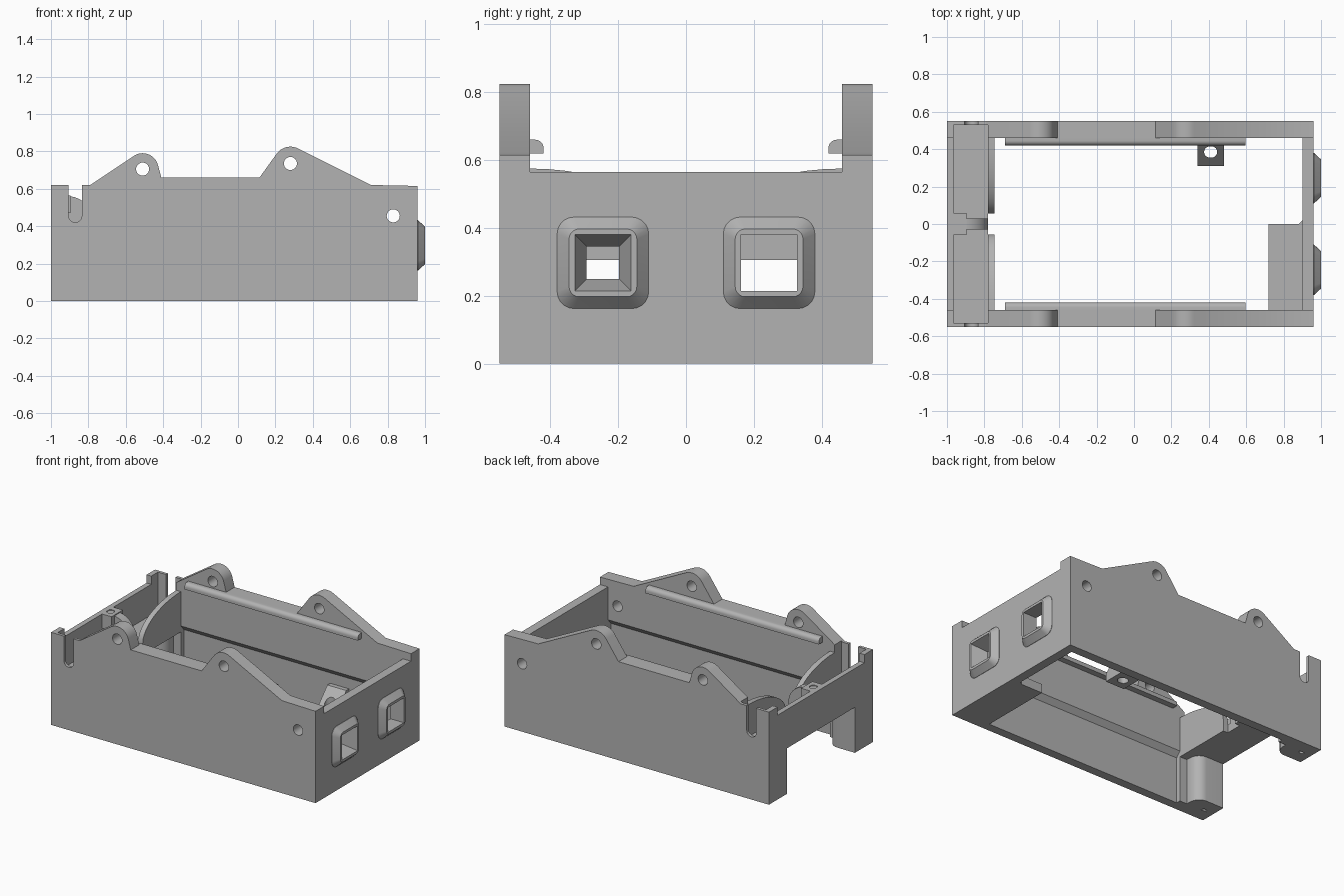
import bpy, bmesh, math
from mathutils import Vector

if "Cube" in bpy.data.objects:
    bpy.data.objects.remove(bpy.data.objects["Cube"], do_unlink=True)

grey = bpy.data.materials.new("plain grey")
grey.use_nodes = True
grey.diffuse_color = (0.45, 0.45, 0.45, 1)
grey.node_tree.nodes["Principled BSDF"].inputs["Base Color"].default_value = grey.diffuse_color


def loft(name, loops):
    """Closed solid through matching loops of points."""
    bm = bmesh.new()
    rings = [[bm.verts.new(p) for p in loop] for loop in loops]
    n = len(rings[0])
    for a, b in zip(rings, rings[1:]):
        for i in range(n):
            j = (i + 1) % n
            bm.faces.new((a[i], a[j], b[j], b[i]))
    bm.faces.new(rings[0][::-1])
    bm.faces.new(rings[-1])
    bmesh.ops.recalc_face_normals(bm, faces=bm.faces)
    mesh = bpy.data.meshes.new(name)
    bm.to_mesh(mesh)
    bm.free()
    mesh.materials.append(grey)
    obj = bpy.data.objects.new(name, mesh)
    bpy.context.scene.collection.objects.link(obj)
    return obj


def prism(name, pts, axis, lo, hi):
    """Extrude a 2D outline along x, y or z."""
    def place(p, t):
        co = list(p)
        co.insert("xyz".index(axis), t)
        return Vector(co)
    return loft(name, [[place(p, t) for p in pts] for t in (lo, hi)])


def box(name, x, y, z):
    return prism(name, [(x[0], y[0]), (x[1], y[0]), (x[1], y[1]), (x[0], y[1])], "z", *z)


def arc(cx, cy, r, start, end, steps=12):
    angles = [math.radians(start + (end - start) * i / steps) for i in range(steps + 1)]
    return [(cx + r * math.cos(a), cy + r * math.sin(a)) for a in angles]


def circle(cx, cy, r):
    return arc(cx, cy, r, 0, 345, 23)


def rounded_square(x, cy, cz, half, r):
    pts = []
    for k, (sy, sz) in enumerate(((1, 1), (-1, 1), (-1, -1), (1, -1))):
        c = half - r
        pts += arc(cy + sy * c, cz + sz * c, r, k * 90, k * 90 + 90, 5)
    return [(x, y, z) for y, z in pts]


def select(obj):
    bpy.ops.object.select_all(action="DESELECT")
    obj.select_set(True)
    bpy.context.view_layer.objects.active = obj


def cut(obj, *cutters):
    for c in cutters:
        c.hide_render = True
        mod = obj.modifiers.new("cut", "BOOLEAN")
        mod.operation, mod.solver, mod.object = "DIFFERENCE", "EXACT", c
        select(obj)
        bpy.ops.object.modifier_apply(modifier=mod.name)


def discard(*objs):
    for o in objs:
        bpy.data.objects.remove(o, do_unlink=True)


def span(side, a, b):
    """Range of y on one side of the centre line."""
    return tuple(sorted((side * a, side * b)))


# Outline of the side walls, with two lifting ears
outline = [(-1, 0), (0.96, 0), (0.96, 0.615), (0.71, 0.62)]
outline += arc(0.28, 0.735, 0.09, 62, 146)
outline += [(0.115, 0.66), (-0.41, 0.66)]
outline += arc(-0.51, 0.705, 0.085, 18, 127)
outline += [(-0.79, 0.62), (-1, 0.62)]
slot = arc(-0.87, 0.455, 0.035, 180, 360) + [(-0.835, 0.8), (-0.905, 0.8)]
floor_z, under_z = 0.36, 0.305

for side, word in ((-1, "front"), (1, "back")):
    # Side wall with pivot holes, axle slot, end pocket and undercut
    wall = prism(word + "_wall", outline, "y", *span(side, 0.46, 0.55))
    holes = [prism("hole", circle(x, z, 0.035), "y", -0.7, 0.7)
             for x, z in ((-0.51, 0.705), (0.28, 0.735), (0.83, 0.455))]
    notch = prism("notch", slot, "y", -0.7, 0.7)
    pocket = box("pocket", (-0.965, -0.78), span(side, 0.3, 0.53), (floor_z, 0.9))
    under = prism("under", [(side * y, z) for y, z in
                  ((0.4, -0.1), (0.49, -0.1), (0.49, 0.31), (0.46, 0.345), (0.4, 0.345))],
                  "x", -0.745, 0.9)
    cut(wall, *holes, notch, pocket, under)
    discard(*holes, notch, pocket, under)

    # Round-topped rail inside the upper edge
    rail = [(side * y, z) for y, z in
            [(0.465, 0.62), (0.42, 0.62)] + arc(0.445, 0.635, 0.025, 180, 90, 6) + [(0.465, 0.66)]]
    prism(word + "_rail", rail, "x", -0.69, 0.595)

    # Corner leg with rounded inner edge and screw hole
    foot = [(-1, side * 0.55), (-1, side * 0.36)]
    foot += [(x, side * y) for x, y in arc(-0.87, 0.43, 0.07, 270, 360, 8)]
    foot += [(-0.8, side * 0.55)]
    leg = prism(word + "_leg", foot, "z", 0, under_z)
    screw = prism("screw", circle(-0.93, side * 0.46, 0.02), "z", -0.1, 0.15)
    cut(leg, screw)
    discard(screw)

    # Curved guard plate beside the end pocket
    guard = [(side * 0.46, under_z), (side * 0.055, under_z)]
    for i in range(13):
        a = math.radians(90 * i / 12)
        guard.append((side * (0.46 - 0.405 * math.cos(a)), 0.38 + 0.195 * math.sin(a)))
    prism(word + "_guard", guard, "x", -0.78, -0.745)

# Slotted end: wall, pocket floor, centre bracket and curved rib
box("slotted_end_wall", (-1, -0.965), (-0.46, 0.46), (under_z, 0.565))
box("pocket_floor", (-0.965, -0.78), (-0.46, 0.46), (under_z, floor_z))
bracket = box("centre_bracket", (-0.966, -0.895), (-0.06, 0.06), (0.47, 0.565))
bolt = prism("bolt", circle(-0.945, 0, 0.025), "z", 0.4, 0.7)
cut(bracket, bolt)
discard(bolt)
rib = [(-0.966, floor_z), (-0.78, floor_z), (-0.78, 0.44)]
rib += arc(-0.91, 0.43, 0.13, 8, 90, 10) + [(-0.966, 0.56)]
prism("centre_rib", rib, "y", -0.03, 0.03)

# Windowed end: wall with two raised frames
end_wall = box("windowed_end_wall", (0.9, 0.96), (-0.46, 0.46), (0, 0.565))
for name, y, inner in (("front_window_frame", -0.245, 0.048), ("back_window_frame", 0.245, 0.083)):
    z = 0.297
    frame = loft(name, [rounded_square(0.955, y, z, 0.135, 0.05),
                        rounded_square(0.962, y, z, 0.135, 0.05),
                        rounded_square(1, y, z, 0.1, 0.03)])
    opening = loft("opening", [[(x, y + a * h, z + b * h) for a, b in
                                ((1, 1), (-1, 1), (-1, -1), (1, -1))]
                               for x, h in ((0.89, inner), (0.9, inner), (1, 0.083), (1.01, 0.083))])
    cut(frame, opening)
    cut(end_wall, opening)
    discard(opening)

# Corner floor plate and its small brace
box("floor_plate", (0.72, 0.901), (-0.49, 0), (0, 0.06))
prism("floor_brace", [(0.88, -0.001), (0.901, -0.001), (0.901, 0.02)], "z", 0, 0.06)

# Sloped screw tab on the back wall
tab = prism("screw_tab", [(0.5, 0.03), (0.31, 0.03), (0.31, 0.08), (0.46, 0.24), (0.5, 0.24)],
            "x", 0.34, 0.48)
tab_slot = arc(0.415, 0.385, 0.03, -90, 90) + arc(0.405, 0.385, 0.03, 90, 270)
tab_hole = prism("tab_hole", tab_slot, "z", -0.1, 0.5)
cut(tab, tab_hole)
discard(tab_hole)

# Smooth the round parts, keep the edges sharp
for obj in list(bpy.context.scene.objects):
    if obj.type == "MESH":
        select(obj)
        bpy.ops.object.shade_smooth_by_angle(angle=math.radians(30))
